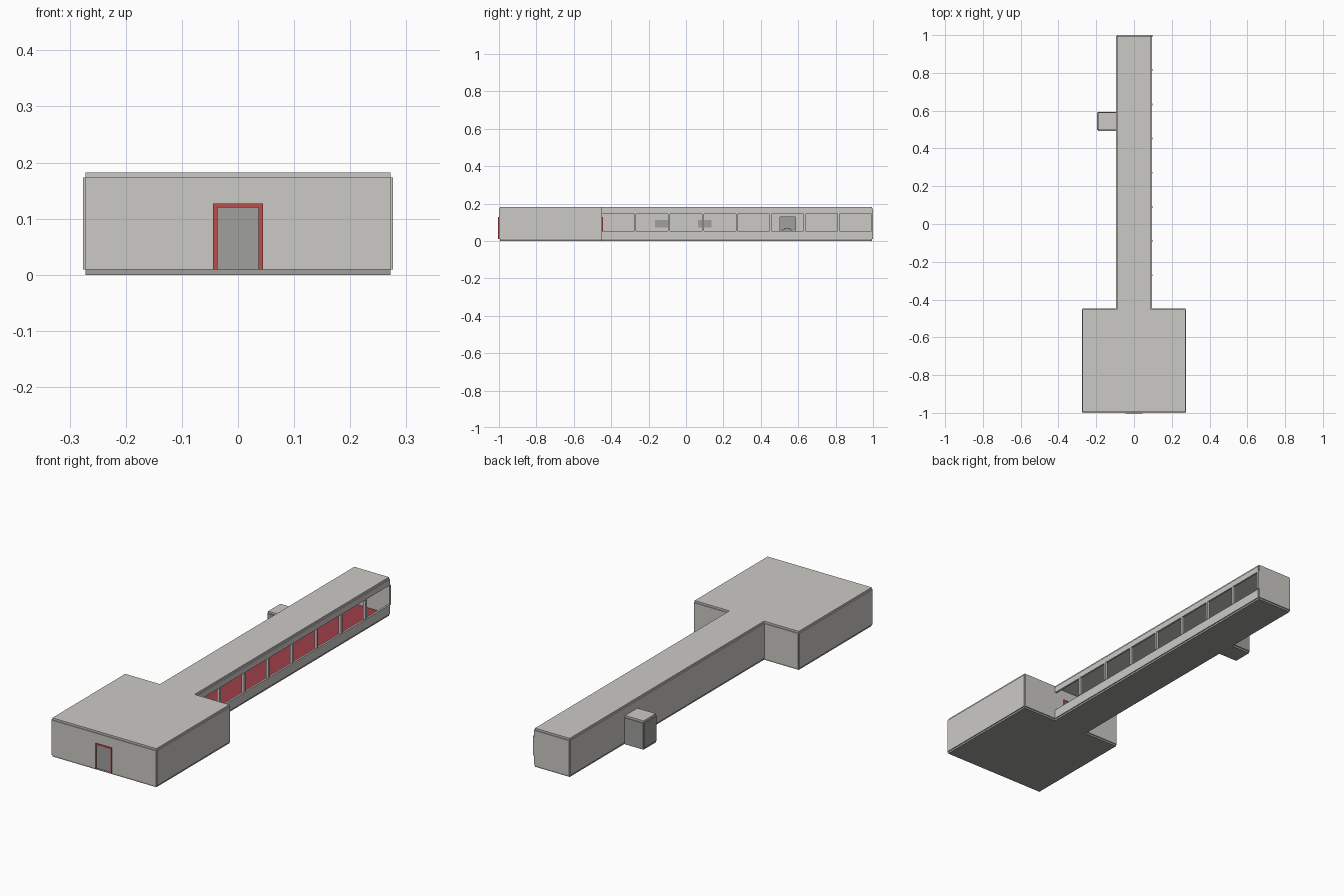
import bpy, bmesh
from mathutils import Vector

if "Cube" in bpy.data.objects:
    bpy.data.objects.remove(bpy.data.objects["Cube"])


def material(name, rgb):
    m = bpy.data.materials.new(name)
    m.diffuse_color = (*rgb, 1)
    m.use_nodes = True
    m.node_tree.nodes["Principled BSDF"].inputs["Base Color"].default_value = m.diffuse_color
    return m


WALL = material("pale_grey", (0.60, 0.59, 0.56))
DARK = material("dark_grey", (0.35, 0.35, 0.33))
RED = material("red_trim", (0.50, 0.075, 0.075))
CARPET = material("carpet_red", (0.34, 0.05, 0.062))


def box(name, x, y, z, mat, bevel=0):
    """Box from (min, max) ranges on each axis."""
    lo, hi = Vector((x[0], y[0], z[0])), Vector((x[1], y[1], z[1]))
    bm = bmesh.new()
    bmesh.ops.create_cube(bm, size=1)
    for v in bm.verts:
        v.co = Vector([(lo[i] + hi[i]) / 2 + v.co[i] * (hi[i] - lo[i]) for i in range(3)])
    if bevel:
        edges = [e for e in bm.edges if all(v.co.z > (lo.z + hi.z) / 2 for v in e.verts)]
        bmesh.ops.bevel(bm, geom=edges, offset=bevel, segments=2, affect='EDGES')
    me = bpy.data.meshes.new(name)
    bm.to_mesh(me)
    bm.free()
    me.materials.append(mat)
    ob = bpy.data.objects.new(name, me)
    bpy.context.collection.objects.link(ob)
    return ob


def around(c, half):
    return (c - half, c + half)


U = 0.181                       # building module
H = U / 2                       # half corridor width
L = 1.5 * U                     # half lobby width
T = 0.0045                      # half wall thickness
Y0, Y1, Y2 = -5.5 * U, -2.5 * U, 5.5 * U
FLOOR, ROOF, WALLS = (0, 0.009), (0.173, 0.182), (0.009, 0.173)

# Lobby
box("lobby_floor", (-L, L), (Y0, Y1), FLOOR, DARK)
box("lobby_roof", (-L, L), (Y0, Y1), ROOF, WALL)
box("lobby_front_wall", (-L, L), around(Y0, T), WALLS, WALL)
box("lobby_back_wall", (-L, L), around(Y1, T), WALLS, WALL)
for side, s in (("left", -1), ("right", 1)):
    box(f"lobby_{side}_wall", around(s * L, T), (Y0, Y1), WALLS, WALL)

# Corridor shell
box("corridor_floor", (-H, H), (Y1, Y2), FLOOR, DARK)
box("corridor_roof", (-H, H), (Y1, Y2), ROOF, WALL)
box("corridor_end_wall", (-H, H), around(Y2, T), WALLS, WALL)
box("carpet", (-H + T, H - T), (Y1 + T, Y2 - T), (0.009, 0.011), CARPET)

# Window side: sill, lintel and mullions
box("window_sill_wall", around(H, T), (Y1, Y2), (0.009, 0.053), WALL)
box("window_lintel", around(H, T), (Y1, Y2), (0.145, 0.173), WALL)
for k in range(1, 9):
    box(f"mullion_{k}", around(H + 0.001, 0.0065), around(Y1 + k * U, 0.005),
        (0.053, 0.145), WALL)

# Closed side, with an opening into the alcove
A0, A1 = 0.498, 0.589
box("corridor_left_wall_front", around(-H, T), (Y1, A0 + T), WALLS, WALL)
box("corridor_left_wall_back", around(-H, T), (A1 - T, Y2), WALLS, WALL)
box("alcove_header", around(-H, T), (A0 + T, A1 - T), (0.128, 0.173), WALL)

# Alcove
AX = -0.191
box("alcove_floor", (AX, -H), (A0, A1), FLOOR, DARK)
box("alcove_roof", (AX, -H), (A0, A1), (0.127, 0.136), WALL)
box("alcove_outer_wall", around(AX, T), (A0, A1), (0.009, 0.127), DARK)
for side, y in (("front", A0), ("back", A1)):
    box(f"alcove_{side}_wall", (AX, -H - T), around(y, T), (0.009, 0.127), DARK)
box("alcove_basin", (-0.165, -0.125), around(0.54, 0.024), (0.009, 0.07), DARK, 0.008)

# Wall panels inside the corridor
for i, y in enumerate((-0.128, 0.1)):
    box(f"wall_panel_{i + 1}", (-H + T, -H + T + 0.003), around(y, 0.037), (0.073, 0.113), DARK)


# Doors: dark leaf with a red surround
def door(name, y, out):
    def span(d):
        return tuple(sorted((y, y + out * d)))
    box(f"{name}_leaf", (-0.037, 0.037), span(0.0008), (0.009, 0.12), DARK)
    for side, s in (("left", -1), ("right", 1)):
        box(f"{name}_{side}_jamb", around(s * 0.0405, 0.0037), span(0.004), (0.009, 0.127), RED)
    box(f"{name}_head", (-0.037, 0.037), span(0.004), (0.12, 0.127), RED)


door("entrance_door", Y0 - T, -1)
door("corridor_door", Y1 + T, 1)
